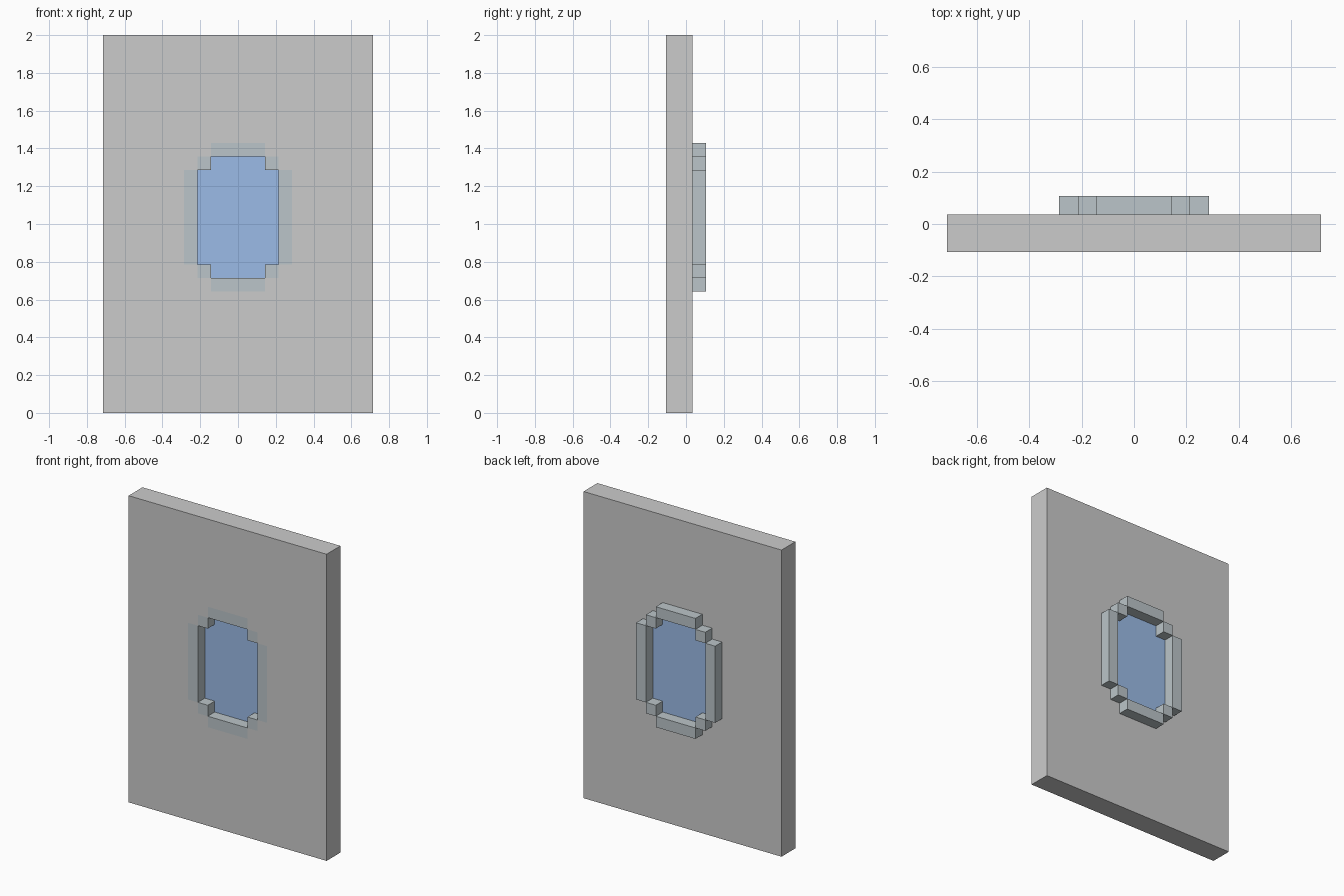
import bpy, bmesh

if "Cube" in bpy.data.objects:
    bpy.data.objects.remove(bpy.data.objects["Cube"])

U = 1 / 14  # one block of the model's grid


def material(name, rgb):
    mat = bpy.data.materials.new(name)
    mat.diffuse_color = (*rgb, 1)
    mat.use_nodes = True
    mat.node_tree.nodes["Principled BSDF"].inputs["Base Color"].default_value = mat.diffuse_color
    return mat


def stepped_outline(steps):
    """Closed outline, mirrored in x, from (half width, bottom, top) steps, narrow to wide."""
    upper, lower = [], []
    for i, (w, lo, hi) in enumerate(steps):
        upper.append((w, hi))
        lower.append((w, lo))
        if i + 1 < len(steps):
            nxt = steps[i + 1]
            upper.append((w, nxt[2]))
            lower.append((w, nxt[1]))
    right = upper + lower[::-1]
    return right + [(-x, z) for x, z in reversed(right)]


def add_prism(bm, loops, y0, y1):
    """Fill the loops (outer first, then holes) and extrude them from y0 to y1."""
    edges = []
    for loop in loops:
        vs = [bm.verts.new((x * U, y0 * U, z * U)) for x, z in loop]
        edges += [bm.edges.new((a, b)) for a, b in zip(vs, vs[1:] + vs[:1])]
    fill = bmesh.ops.triangle_fill(bm, edges=edges, use_beauty=True)
    faces = [g for g in fill["geom"] if isinstance(g, bmesh.types.BMFace)]
    out = bmesh.ops.extrude_face_region(bm, geom=faces, use_keep_orig=True)
    verts = [g for g in out["geom"] if isinstance(g, bmesh.types.BMVert)]
    bmesh.ops.translate(bm, verts=verts, vec=(0, (y1 - y0) * U, 0))


def finish(name, bm, mat=None):
    bmesh.ops.recalc_face_normals(bm, faces=bm.faces)
    mesh = bpy.data.meshes.new(name)
    bm.to_mesh(mesh)
    bm.free()
    if mat:
        mesh.materials.append(mat)
    obj = bpy.data.objects.new(name, mesh)
    bpy.context.collection.objects.link(obj)


def rect(x0, x1, z0, z1):
    return [(x0, z0), (x1, z0), (x1, z1), (x0, z1)]


# Door panel with a stepped opening for the porthole
bm = bmesh.new()
opening = stepped_outline([(2, 9, 20), (3, 10, 19), (4, 11, 18)])
add_prism(bm, [rect(-10, 10, 0, 28), opening], -1.5, 0.5)
finish("door_panel", bm)

# Porthole frame: flush at the front, standing proud at the back
bm = bmesh.new()
for z in (9, 19):
    add_prism(bm, [rect(-2, 2, z, z + 1)], -1.5, 1.5)      # top and bottom bars
for x in (-4, 3):
    add_prism(bm, [rect(x, x + 1, 11, 18)], -1.5, 1.5)     # side bars
for x in (-3, 2):
    for z in (10, 18):
        add_prism(bm, [rect(x, x + 1, z, z + 1)], -1.5, 1.5)  # corner blocks
finish("window_frame", bm, material("frame_grey", (0.50, 0.56, 0.585)))

# Glass pane, recessed in the frame
bm = bmesh.new()
add_prism(bm, [stepped_outline([(2, 10, 19), (3, 11, 18)])], -0.5, 0.5)
finish("window_pane", bm, material("glass_blue", (0.33, 0.50, 0.80)))
